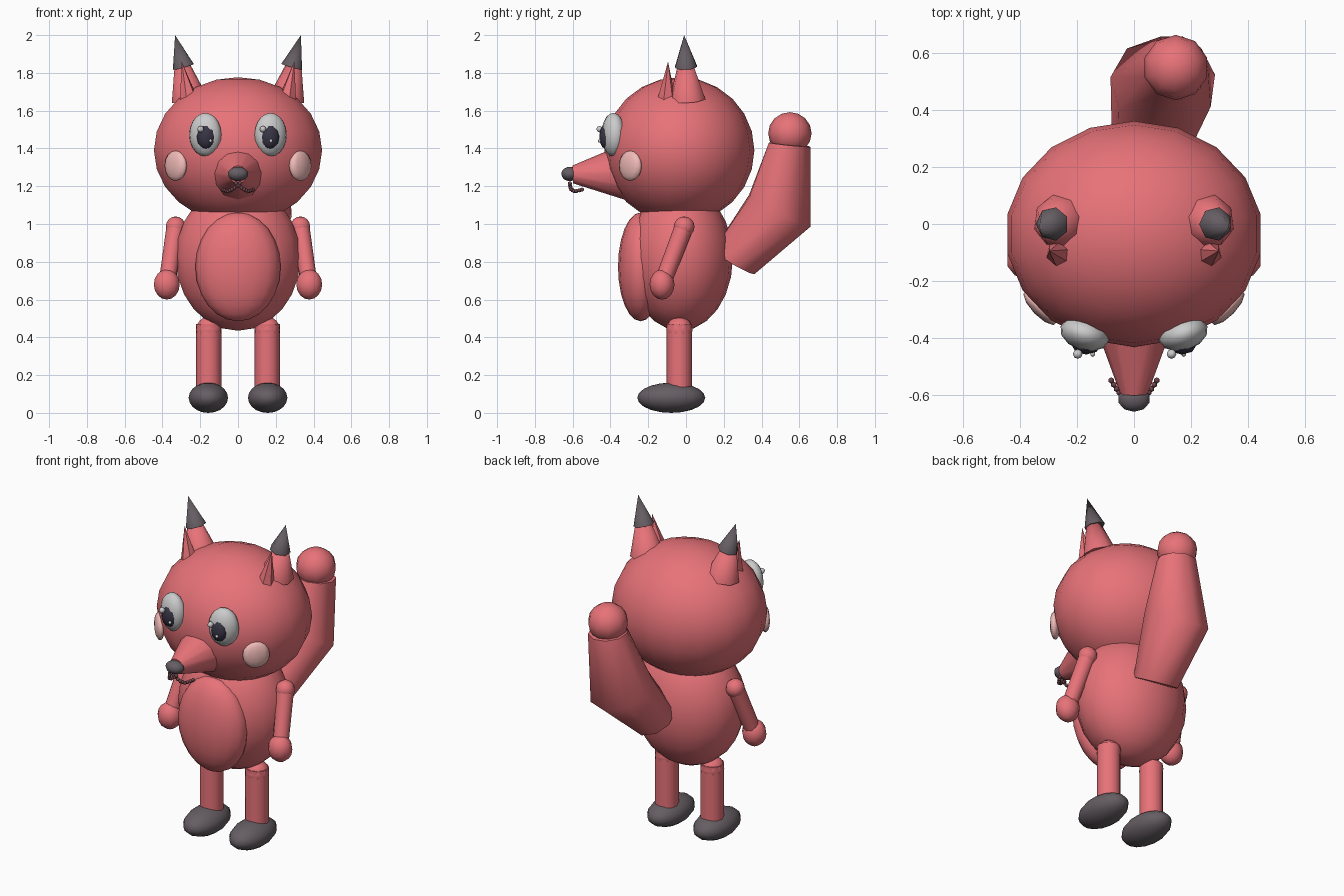
import bpy, bmesh, math
from mathutils import Vector, Matrix

if "Cube" in bpy.data.objects:
    bpy.data.objects.remove(bpy.data.objects["Cube"])


def material(name, rgb):
    m = bpy.data.materials.new(name)
    m.diffuse_color = (*rgb, 1)
    m.use_nodes = True
    m.node_tree.nodes["Principled BSDF"].inputs["Base Color"].default_value = m.diffuse_color
    return m


RED = material("red_fur", (0.80, 0.17, 0.19))
DARK = material("dark_fur", (0.13, 0.11, 0.125))
PUPIL = material("pupil_dark", (0.04, 0.035, 0.06))
PINK = material("cheek_pink", (0.88, 0.50, 0.48))
MOUTH = material("mouth_brown", (0.16, 0.06, 0.07))


def finish(name, bm, mat, angle=50):
    bmesh.ops.recalc_face_normals(bm, faces=bm.faces)
    me = bpy.data.meshes.new(name)
    bm.to_mesh(me)
    bm.free()
    ob = bpy.data.objects.new(name, me)
    bpy.context.collection.objects.link(ob)
    if mat:
        me.materials.append(mat)
    bpy.ops.object.select_all(action='DESELECT')
    ob.select_set(True)
    bpy.context.view_layer.objects.active = ob
    bpy.ops.object.shade_smooth_by_angle(angle=math.radians(angle))
    return ob


def ball(name, loc, radii, mat, seg=12, rings=8, turn=0):
    bm = bmesh.new()
    bmesh.ops.create_uvsphere(bm, u_segments=seg, v_segments=rings, radius=1)
    bm.transform(Matrix.Translation(loc) @ Matrix.Rotation(turn, 4, 'Z')
                 @ Matrix.Diagonal((*radii, 1)))
    return finish(name, bm, mat, 80)


def loft(name, rings, mat, sides=8):
    """rings: (centre, normal, radius), joined and capped; radius 0 makes a point"""
    bm = bmesh.new()
    loops = []
    for c, n, r in rings:
        q = Vector(n).to_track_quat('Z', 'Y')
        loops.append([bm.verts.new(Vector(c) + q @ Vector((
            r * math.cos(2 * math.pi * i / sides), r * math.sin(2 * math.pi * i / sides), 0)))
            for i in range(sides)])
    for a, b in zip(loops, loops[1:]):
        for i in range(sides):
            j = (i + 1) % sides
            bm.faces.new((a[i], a[j], b[j], b[i]))
    bm.faces.new(loops[0])
    bm.faces.new(loops[-1])
    bmesh.ops.remove_doubles(bm, verts=bm.verts, dist=1e-5)
    return finish(name, bm, mat)


def tube(name, a, b, r1, r2, mat, sides=8):
    d = Vector(b) - Vector(a)
    return loft(name, [(a, d, r1), (b, d, r2)], mat, sides)


# Head, body and belly
ball("head", (0, -0.035, 1.39), (0.452, 0.397, 0.387), RED, 18, 12)
ball("body", (0, -0.03, 0.82), (0.335, 0.278, 0.385), RED, 18, 12)
ball("belly", (0, -0.24, 0.773), (0.226, 0.12, 0.288), RED, 16, 12)

# Snout and nose
tube("snout", (0, -0.32, 1.275), (0, -0.60, 1.262), 0.15, 0.047, RED, 12)
ball("nose", (0, -0.615, 1.265), (0.057, 0.045, 0.038), DARK, 10, 8)

for s, side in ((-1, "left"), (1, "right")):
    # Eyes with highlights that sit on the same side of both pupils
    ball(f"eye_{side}", (s * 0.173, -0.385, 1.473), (0.089, 0.06, 0.115), None, 12, 10, s * 0.3)
    ball(f"pupil_{side}", (s * 0.168, -0.425, 1.462), (0.052, 0.034, 0.065), PUPIL, 8, 6)
    ball(f"highlight_{side}", (s * 0.165 - 0.033, -0.457, 1.502), (0.017,) * 3, None, 8, 6)
    ball(f"small_highlight_{side}", (s * 0.16 + 0.015, -0.457, 1.44), (0.01,) * 3, None, 6, 4)

    # Cheek patch
    ball(f"cheek_{side}", (s * 0.33, -0.295, 1.308), (0.08, 0.028, 0.08), PINK, 10, 8, s * 0.8)

    # Ear, dark ear tip and inner ear
    tube(f"ear_{side}", (s * 0.258, 0.008, 1.66), (s * 0.325, -0.01, 1.98), 0.098, 0, RED, 8)
    tube(f"ear_tip_{side}", (s * 0.287, 0, 1.832), (s * 0.333, -0.01, 2.0), 0.06, 0, DARK, 7)
    tube(f"inner_ear_{side}", (s * 0.262, -0.103, 1.665), (s * 0.298, -0.095, 1.86), 0.048, 0, RED, 6)

    # Arm: shoulder, upper limb and hand
    shoulder, hand = (s * 0.33, -0.01, 0.985), (s * 0.377, -0.127, 0.68)
    ball(f"shoulder_{side}", shoulder, (0.055,) * 3, RED, 10, 8)
    tube(f"arm_{side}", shoulder, hand, 0.05, 0.045, RED, 10)
    ball(f"hand_{side}", hand, (0.072, 0.066, 0.08), RED, 10, 8)

    # Leg, hip and foot
    ball(f"hip_{side}", (s * 0.155, -0.035, 0.44), (0.07,) * 3, RED, 10, 8)
    tube(f"leg_{side}", (s * 0.155, -0.035, 0.08), (s * 0.155, -0.035, 0.47), 0.067, 0.067, RED, 12)
    ball(f"foot_{side}", (s * 0.157, -0.078, 0.08), (0.107, 0.18, 0.08), DARK, 14, 10)

    # Mouth: a curved row of beads
    path = [Vector(p) for p in ((-0.01, -0.615, 1.215), (0.028, -0.61, 1.185),
                                (0.055, -0.59, 1.172), (0.08, -0.55, 1.182))]
    for k in range(9):
        t = k / 8 * 3
        i = min(int(t), 2)
        p = path[i].lerp(path[i + 1], t - i)
        ball(f"mouth_bead_{side}_{k}", (s * p.x, p.y, p.z), (0.011,) * 3, MOUTH, 6, 4)

# Tail with a rounded end
loft("tail", [((0.05, 0.25, 0.80), (0.1, 0.5, 0.85), 0.13),
              ((0.103, 0.492, 1.07), (0.06, 0.45, 0.88), 0.187),
              ((0.147, 0.55, 1.42), (0.04, 0.1, 1), 0.113)], RED, 9)
ball("tail_end", (0.147, 0.55, 1.48), (0.115, 0.115, 0.112), RED, 10, 8)
